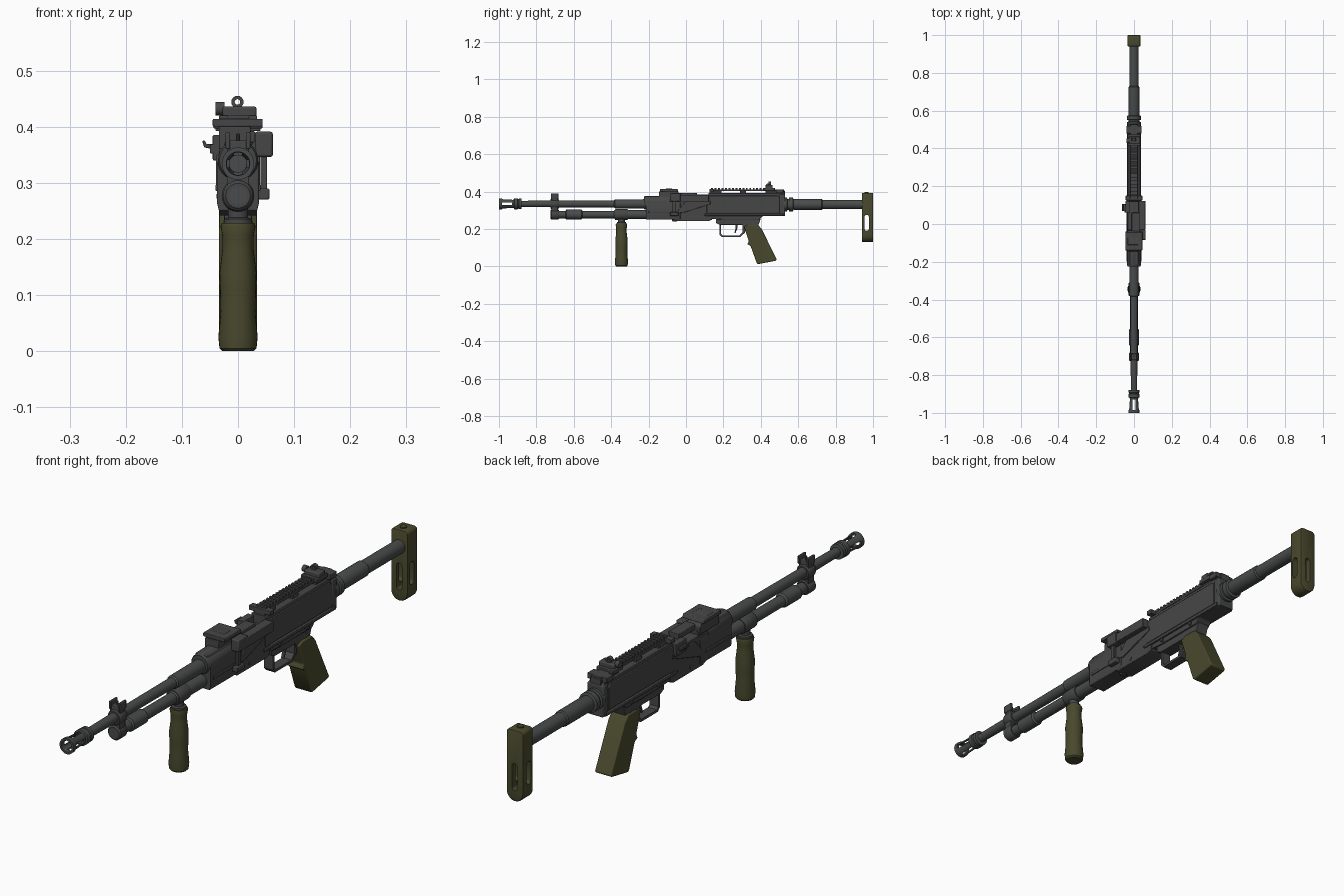
import bpy, bmesh, math
from mathutils import Vector, Matrix

def material(name, c):
    m = bpy.data.materials.new(name)
    m.diffuse_color = (*c, 1)
    return m

METAL = material("dark grey metal", (0.062, 0.062, 0.063))
BARREL = material("blued grey steel", (0.066, 0.071, 0.072))
OLIVE = material("olive polymer", (0.066, 0.066, 0.027))

def finish(name, bm, mat, bevel=0, seg=2):
    bmesh.ops.recalc_face_normals(bm, faces=bm.faces)
    me = bpy.data.meshes.new(name)
    bm.to_mesh(me)
    bm.free()
    me.materials.append(mat)
    o = bpy.data.objects.new(name, me)
    bpy.context.collection.objects.link(o)
    if bevel:
        b = o.modifiers.new("bevel", 'BEVEL')
        b.width, b.segments, b.limit_method = bevel, seg, 'ANGLE'
    return o

def prism(name, pts, a, b, mat=METAL, bevel=0.002, axis='x', seg=2):
    """Extrude a (y,z) profile along x, or an (x,z) profile along y."""
    bm = bmesh.new()
    put = (lambda p, t: (t, p[0], p[1])) if axis == 'x' else (lambda p, t: (p[0], t, p[1]))
    A = [bm.verts.new(put(p, a)) for p in pts]
    B = [bm.verts.new(put(p, b)) for p in pts]
    bm.faces.new(A)
    bm.faces.new(B)
    for i in range(len(pts)):
        j = (i + 1) % len(pts)
        bm.faces.new((A[i], A[j], B[j], B[i]))
    return finish(name, bm, mat, bevel, seg)

def box(name, x0, x1, y0, y1, z0, z1, mat=METAL, bevel=0.002):
    return prism(name, [(y0, z0), (y1, z0), (y1, z1), (y0, z1)], x0, x1, mat, bevel)

def lathe(name, prof, base, axis='y', mat=METAL, n=28, closed=False):
    """Spin (distance, radius) pairs about an axis through base."""
    bm = bmesh.new()
    rings = []
    for d, r in prof:
        ring = []
        for i in range(n):
            c, s = r * math.cos(2 * math.pi * i / n), r * math.sin(2 * math.pi * i / n)
            v = {'y': (c, d, s), 'z': (c, s, d), 'x': (d, c, s)}[axis]
            ring.append(bm.verts.new(Vector(v) + Vector(base)))
        rings.append(ring)
    pairs = list(zip(rings, rings[1:])) + ([(rings[-1], rings[0])] if closed else [])
    for A, B in pairs:
        for i in range(n):
            j = (i + 1) % n
            bm.faces.new((A[i], A[j], B[j], B[i]))
    if not closed:
        bm.faces.new(rings[0])
        bm.faces.new(rings[-1])
    return finish(name, bm, mat)

def cut(o, *cutters):
    bpy.context.view_layer.objects.active = o
    for c in cutters:
        m = o.modifiers.new("cut", 'BOOLEAN')
        m.operation, m.object, m.solver = 'DIFFERENCE', c, 'EXACT'
        while o.modifiers:
            bpy.ops.object.modifier_apply(modifier=o.modifiers[0].name)
        bpy.data.objects.remove(c)

def capsule(c, z0, z1, r, n=8):
    top = [(c + r * math.cos(math.pi * i / n), z1 - r + r * math.sin(math.pi * i / n)) for i in range(n + 1)]
    return top + [(2 * c - u, z0 + z1 - v) for u, v in top]

BZ, GZ = 0.334, 0.277   # barrel and gas tube heights

# Barrel and slotted flash hider
lathe("barrel", [(-0.93, 0.016), (-0.72, 0.018), (-0.385, 0.019), (-0.38, 0.024), (-0.2, 0.025)], (0, 0, BZ), mat=BARREL)
hider = lathe("flash_hider", [(-1, 0.029), (-0.985, 0.029), (-0.975, 0.025), (-0.92, 0.023), (-0.918, 0.029), (-0.9, 0.029),
              (-0.897, 0.025), (-0.893, 0.028), (-0.88, 0.028), (-0.878, 0.012), (-0.925, 0.012), (-0.93, 0.017), (-1, 0.021)],
              (0, 0, BZ), mat=BARREL, closed=True)
cut(hider, box("c1", -0.1, 0.1, -0.984, -0.925, BZ - 0.007, BZ + 0.007, bevel=0),
    box("c2", -0.007, 0.007, -0.984, -0.925, BZ - 0.1, BZ + 0.1, bevel=0))

# Gas tube and front sight tower
lathe("gas_tube", [(-0.725, 0.016), (-0.72, 0.02), (-0.645, 0.02), (-0.64, 0.026), (-0.56, 0.026), (-0.553, 0.02),
                   (-0.385, 0.02), (-0.38, 0.024), (-0.2, 0.024)], (0, 0, GZ), mat=BARREL)
lathe("sight_barrel_band", [(-0.725, 0.024), (-0.72, 0.027), (-0.685, 0.027), (-0.68, 0.024)], (0, 0, BZ))
lathe("gas_block", [(-0.725, 0.022), (-0.72, 0.027), (-0.685, 0.027), (-0.68, 0.024)], (0, 0, GZ))
box("gas_block_web", -0.02, 0.02, -0.72, -0.685, GZ, BZ)
prism("front_sight_base", [(-0.72, 0.34), (-0.685, 0.34), (-0.688, 0.375), (-0.717, 0.375)], -0.02, 0.02)
for s in (-1, 1):
    box("front_sight_ear", s * 0.014, s * 0.022, -0.722, -0.682, 0.36, 0.39)
lathe("front_sight_post", [(0.37, 0.004), (0.388, 0.003)], (0, -0.702, 0), 'z', n=10)

# Vertical foregrip
lathe("foregrip", [(0.0, 0.028), (0.005, 0.033), (0.025, 0.035), (0.07, 0.031), (0.11, 0.032), (0.14, 0.033),
                   (0.18, 0.028), (0.205, 0.028), (0.222, 0.031), (0.228, 0.029)], (0, -0.345, 0), 'z', OLIVE)
lathe("foregrip_neck", [(0.22, 0.025), (0.235, 0.025), (0.238, 0.018), (0.262, 0.018)], (0, -0.345, 0), 'z')
lathe("foregrip_clamp", [(-0.38, 0.027), (-0.376, 0.029), (-0.315, 0.029), (-0.31, 0.027)], (0, 0, GZ))

# Receiver: front housing, feed section, rear body
prism("front_housing", [(-0.034, 0.25), (0.034, 0.25), (0.037, 0.262), (0.037, 0.335), (0.022, 0.375), (-0.022, 0.375),
                        (-0.037, 0.335), (-0.037, 0.262)], -0.215, -0.03, axis='y')
lathe("barrel_trunnion", [(-0.225, 0.033), (-0.22, 0.036), (-0.08, 0.036)], (0, 0, BZ + 0.006))
prism("feed_section", [(-0.07, 0.25), (-0.05, 0.242), (0.12, 0.242), (0.14, 0.25), (0.14, 0.352), (-0.07, 0.352)], -0.034, 0.034)
prism("rear_receiver", [(0.12, 0.255), (0.2, 0.25), (0.39, 0.25), (0.41, 0.268), (0.53, 0.268), (0.53, 0.38), (0.518, 0.392),
                        (0.12, 0.392)], -0.03, 0.03)
for s in (-1, 1):
    n = "right" if s > 0 else "left"
    prism(n + "_side_plate", [(0.11, 0.285), (0.5, 0.285), (0.5, 0.37), (0.49, 0.378), (0.12, 0.378), (0.11, 0.37)], s * 0.025, s * 0.035)
    box(n + "_lower_rail", s * 0.025, s * 0.038, 0.1, 0.52, 0.27, 0.282)
    box(n + "_front_rib", s * 0.03, s * 0.04, -0.2, -0.06, 0.285, 0.297)
    prism(n + "_feed_ramp", [(-0.05, 0.29), (-0.02, 0.285), (0.13, 0.333), (0.13, 0.35), (0.0, 0.35)], s * 0.03, s * 0.039)
    for y in (-0.18, 0.02, 0.2, 0.36):
        lathe(n + "_pin", [(s * 0.02, 0.007), (s * 0.036, 0.007)], (0, y, 0.262), 'x', n=12)
box("rear_end_cap", -0.034, 0.034, 0.5, 0.53, 0.268, 0.385, bevel=0.005)

# Feed tray, guide and latch lever
box("feed_tray_right", 0.025, 0.06, -0.03, 0.122, 0.346, 0.382)
box("feed_tray_left", -0.045, -0.02, 0.06, 0.122, 0.34, 0.385)
box("feed_tray_floor", -0.034, 0.03, -0.03, 0.122, 0.345, 0.36)
guide = [(-0.145, 0.36), (-0.035, 0.36), (-0.035, 0.388), (-0.05, 0.408), (-0.075, 0.415), (-0.11, 0.415), (-0.115, 0.4), (-0.145, 0.4)]
prism("feed_guide", guide, -0.034, 0.022)
prism("feed_guide_cheek", [(-0.14, 0.4), (-0.04, 0.4), (-0.045, 0.414), (-0.14, 0.414)], -0.045, 0.044)
box("cover_tongue", -0.012, 0.03, -0.045, 0.06, 0.372, 0.392)
box("latch_block", 0.03, 0.062, -0.085, -0.03, 0.346, 0.391, bevel=0.004)
box("latch_rod", 0.04, 0.052, -0.072, -0.055, 0.28, 0.35)
box("latch_foot", 0.03, 0.056, -0.085, -0.04, 0.27, 0.29, bevel=0.003)
lathe("belt_post", [(0.24, 0.012), (0.25, 0.016), (0.262, 0.016)], (0, -0.06, 0), 'z', n=16)

# Charging handle hook on the left
box("charging_handle_arm", -0.05, -0.03, 0.06, 0.1, 0.352, 0.368)
prism("charging_handle_hook", [(-0.045, 0.36), (-0.06, 0.363), (-0.064, 0.374), (-0.06, 0.376), (-0.056, 0.369), (-0.045, 0.369)],
      0.068, 0.105, axis='y', bevel=0.001)

# Top rail raised on blocks, with teeth
box("top_rail", -0.02, 0.02, 0.125, 0.525, 0.402, 0.412)
for y0, y1 in ((0.125, 0.19), (0.288, 0.322), (0.425, 0.528)):
    box("rail_block", -0.022, 0.022, y0, y1, 0.38, 0.405)
for i in range(16):
    y = 0.135 + i * 0.0185
    box("rail_tooth", -0.02, 0.02, y, y + 0.01, 0.41, 0.42, bevel=0.001)
box("rail_front_wing", -0.044, 0.044, 0.125, 0.15, 0.397, 0.414)
box("rail_rear_wing", -0.04, 0.04, 0.48, 0.52, 0.392, 0.412)

# Rear sight
box("rear_sight_base", -0.034, 0.034, 0.415, 0.475, 0.405, 0.42)
box("rear_sight_body", -0.028, 0.033, 0.425, 0.462, 0.415, 0.436, bevel=0.004)
lathe("windage_knob", [(-0.04, 0.012), (-0.024, 0.012)], (0, 0.44, 0.432), 'x', n=16)
ring = lathe("rear_aperture", [(0.44, 0.011), (0.455, 0.011), (0.455, 0.005), (0.44, 0.005)], (-0.001, 0, 0.444), n=16, closed=True)

# Trigger group
prism("trigger_housing", [(0.16, 0.255), (0.16, 0.232), (0.18, 0.222), (0.3, 0.222), (0.315, 0.205), (0.385, 0.215), (0.4, 0.255)], -0.024, 0.024)
guard = prism("trigger_guard", [(0.178, 0.235), (0.178, 0.17), (0.19, 0.157), (0.29, 0.157), (0.315, 0.18), (0.325, 0.235)], -0.018, 0.018, bevel=0)
cut(guard, prism("c", [(0.187, 0.224), (0.187, 0.174), (0.195, 0.166), (0.286, 0.166), (0.303, 0.184), (0.303, 0.224)], -0.1, 0.1, bevel=0))
prism("trigger", [(0.262, 0.235), (0.266, 0.205), (0.258, 0.178), (0.264, 0.177), (0.275, 0.205), (0.278, 0.235)], -0.006, 0.006)

# Pistol grip
grip = prism("pistol_grip", [(0.31, 0.212), (0.33, 0.222), (0.385, 0.222), (0.405, 0.2), (0.485, 0.036), (0.48, 0.03),
                             (0.385, 0.012), (0.378, 0.018), (0.345, 0.11), (0.328, 0.118), (0.336, 0.135)], -0.034, 0.034, OLIVE, 0.013, seg=4)
lathe("grip_collar", [(0.205, 0.027), (0.24, 0.025)], (0, 0.36, 0), 'z')

# Stock tube and collars
lathe("stock_tube", [(0.52, 0.038), (0.54, 0.038), (0.542, 0.03), (0.55, 0.03), (0.552, 0.037), (0.572, 0.037), (0.575, 0.028),
                     (0.58, 0.029), (0.725, 0.029), (0.73, 0.025), (0.96, 0.025)], (0, 0, 0.331), mat=BARREL)

# Butt plate with rounded bottom and two crossing slots
n = 10
arc = [(0.034 * math.cos(math.pi * (1 + i / n)), 0.165 + 0.035 * math.sin(math.pi * (1 + i / n))) for i in range(n + 1)]
butt = prism("butt_plate", arc + [(0.034, 0.385), (0.026, 0.393), (-0.026, 0.393), (-0.034, 0.385)], 0.94, 1.0, OLIVE, 0.004, 'y')
cut(butt, prism("c1", capsule(0.966, 0.19, 0.275, 0.012), -0.1, 0.1, bevel=0),
    prism("c2", capsule(0, 0.17, 0.27, 0.011), 0.9, 1.1, bevel=0, axis='y'))
lathe("butt_top_bolt", [(0.385, 0.012), (0.397, 0.012)], (0, 0.965, 0), 'z', OLIVE, 14)

# Smooth shading with sharp edges kept
bpy.ops.object.select_all(action='DESELECT')
for o in bpy.context.scene.objects:
    o.select_set(True)
bpy.context.view_layer.objects.active = butt
bpy.ops.object.shade_smooth_by_angle(angle=math.radians(35))
